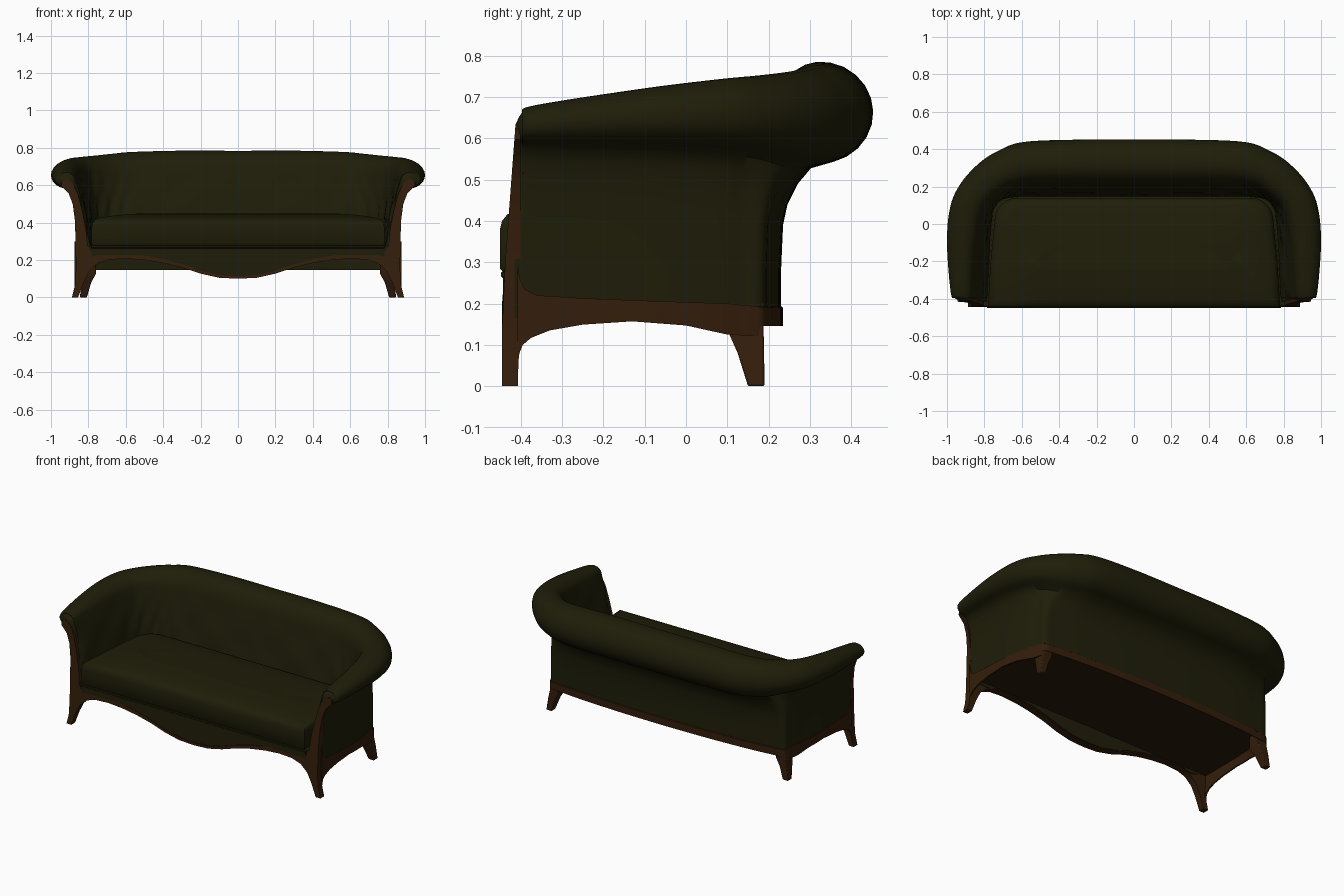
import bpy, bmesh, math
from mathutils import Vector

if "Cube" in bpy.data.objects:
    bpy.data.objects.remove(bpy.data.objects["Cube"])


def material(name, rgb):
    m = bpy.data.materials.new(name)
    m.diffuse_color = (*rgb, 1)
    m.use_nodes = True
    m.node_tree.nodes["Principled BSDF"].inputs["Base Color"].default_value = m.diffuse_color
    return m


GREEN = material("olive upholstery", (0.0135, 0.0127, 0.0028))
WOOD = material("dark brown wood", (0.034, 0.0125, 0.0035))
UNDER = material("underside brown", (0.024, 0.010, 0.004))


def finish(name, bm, mats, mirror=False, angle=40, bevel=0):
    bmesh.ops.recalc_face_normals(bm, faces=bm.faces)
    me = bpy.data.meshes.new(name)
    bm.to_mesh(me)
    bm.free()
    ob = bpy.data.objects.new(name, me)
    bpy.context.collection.objects.link(ob)
    for m in mats:
        me.materials.append(m)
    if bevel:
        b = ob.modifiers.new("soft edges", 'BEVEL')
        b.width, b.segments, b.limit_method = bevel, 2, 'ANGLE'
        b.angle_limit = math.radians(50)
    if mirror:
        mod = ob.modifiers.new("mirror", 'MIRROR')
        mod.use_clip = True
        mod.merge_threshold = 0.0005
    bpy.ops.object.select_all(action='DESELECT')
    ob.select_set(True)
    bpy.context.view_layer.objects.active = ob
    bpy.ops.object.shade_smooth_by_angle(angle=math.radians(angle))
    return ob


def loft(bm, rings, closed=False, cap_start=False, cap_end=False):
    vs = [[bm.verts.new(p) for p in r] for r in rings]
    n = len(vs[0])
    for a, b in zip(vs, vs[1:]):
        for i in range(n if closed else n - 1):
            k = (i + 1) % n
            bm.faces.new((a[i], a[k], b[k], b[i]))
    if cap_start:
        bm.faces.new(vs[0])
    if cap_end:
        bm.faces.new(vs[-1])
    return vs


def catmull(rows, steps):
    out = []
    for i in range(len(rows) - 1):
        p0, p1, p2, p3 = (rows[max(i - 1, 0)], rows[i], rows[i + 1],
                          rows[min(i + 2, len(rows) - 1)])
        for s in range(steps):
            t = s / steps
            out.append([0.5 * (2 * b + (c - a) * t + (2 * a - 5 * b + 4 * c - d) * t * t
                               + (3 * b - a - 3 * c + d) * t ** 3)
                        for a, b, c, d in zip(p0, p1, p2, p3)])
    out.append(list(rows[-1]))
    return out


def lookup(table, t):
    for (a, va), (b, vb) in zip(table, table[1:]):
        if a <= t <= b:
            return va + (vb - va) * (t - a) / (b - a)
    return table[0][1] if t < table[0][0] else table[-1][1]


# Stations from the front of the right arm to the middle of the back:
# wall x,y | roll centre x,y,z | roll radii out,up | inner x,y | outward angle
KEYS = [
    (.868, -.415, .905, -.411, .616, .022, .020, .785, -.415, 0),
    (.868, -.395, .912, -.397, .627, .045, .034, .784, -.395, 0),
    (.868, -.360, .918, -.365, .634, .062, .046, .782, -.36, 0),
    (.866, -.100, .915, -.100, .652, .085, .069, .770, -.10, 0),
    (.846, .060, .885, .080, .659, .098, .084, .757, .04, 8),
    (.828, .130, .828, .176, .658, .105, .094, .745, .09, 28),
    (.812, .186, .742, .252, .653, .112, .108, .705, .13, 45),
    (.725, .198, .670, .289, .655, .116, .114, .640, .143, 60),
    (.570, .212, .567, .318, .659, .123, .119, .550, .147, 78),
    (.300, .225, .300, .325, .662, .126, .123, .300, .147, 90),
    (.000, .230, .000, .327, .662, .126, .122, .000, .147, 90),
]
STATIONS = catmull(KEYS, 6)
WALL = [(k[1], k[0]) for k in STATIONS]


def section(k, idx):
    bx, by, cx, cy, cz, ro, rz, ix, iy, ang = k
    n = Vector((math.cos(math.radians(ang)), math.sin(math.radians(ang)), 0))
    B, C, I = Vector((bx, by, 0)), Vector((cx, cy, 0)), Vector((ix, iy, 0))
    up = Vector((0, 0, 1))
    pts = []
    # softly tufted inner face
    top = C - n * ro * .86 + up * (cz + rz * .1)
    for j in range(9):
        t = j / 9
        p = (I + up * .26).lerp(top, t)
        fade = math.sin(math.pi * t) * min(1, idx / 14)
        tuft = .007 * math.sin(idx * .9) * math.sin(t * 9)
        pts.append(p - n * fade * (.008 + tuft))
    # rolled top
    for j in range(17):
        a = math.radians(172 - j * 15.5)
        r = ro * (.87 if math.cos(a) < 0 else 1)
        pts.append(C + n * r * math.cos(a) + up * (cz + rz * math.sin(a)))
    # outer wall
    zb = cz - rz
    for t, z in ((.75, zb - .012), (.42, zb - .05), (.16, zb - .1), (.05, zb - .15)):
        pts.append(B.lerp(C, t) + up * z)
    pts += [B + up * .28, B + up * (.147 if by > .17 else .165)]
    return pts


bm = bmesh.new()
loft(bm, [section(k, i) for i, k in enumerate(STATIONS)], cap_start=True)
finish("rolled_back_and_arms", bm, [GREEN], mirror=True, angle=50)

# Recessed seat base, dark underneath
half = [(k[0] - .004, k[1] - .004) for k in STATIONS if k[1] > -.40]
outline = [(half[0][0], -.405)] + half
outline += [(-x, y) for x, y in reversed(outline[:-1])]
bm = bmesh.new()
loft(bm, [[(x, y, z) for x, y in outline] for z in (.212, .268)], True, True, True)
for f in bm.faces:
    if len(f.verts) > 4 and f.calc_center_median().z < .22:
        f.material_index = 1
finish("seat_base", bm, [GREEN, UNDER])

# Wooden rail along the bottom of the back
bm = bmesh.new()
rings = []
for k in STATIONS:
    if k[1] > .13:
        a = math.radians(k[9])
        o = Vector((math.cos(a), math.sin(a), 0))
        p = Vector((k[0], k[1], 0))
        rings.append([p + o * d + Vector((0, 0, z)) for d, z in
                      ((.001, .146), (.005, .146), (.005, .19), (.001, .193))])
loft(bm, rings, True, True)
finish("back_rail", bm, [WOOD], mirror=True)


def extrude_half(bm, front, back):
    # closed outline pulled back in depth, left open on the mirror plane
    loft(bm, [front, back], True, True, True)
    for f in [f for f in bm.faces if all(v.co.x < 1e-5 for v in f.verts)]:
        bm.faces.remove(f)


# Front frame: serpentine apron, leg and arm facing in one outline
LOWER = [(0, .1), (.1, .105), (.2, .127), (.3, .16), (.4, .184), (.5, .2), (.6, .207),
         (.69, .202), (.75, .182), (.795, .14), (.825, .08), (.855, 0)]
OUTER = [(.888, 0), (.873, .06), (.867, .14), (.868, .3), (.873, .42), (.884, .5),
         (.905, .555), (.93, .582), (.945, .597), (.945, .622), (.925, .634)]
INNER = [(.905, .63), (.88, .605), (.855, .55), (.832, .46), (.812, .36), (.803, .27),
         (.785, .24), (.7, .236), (.6, .234), (.5, .224), (.4, .205), (.3, .178),
         (.2, .143), (.1, .12), (0, .114)]


def lean(z):
    return -.445 + .03 * max(0, (z - .2) / .4)


frame = LOWER + OUTER + INNER
bm = bmesh.new()
extrude_half(bm, [(x, lean(z), z) for x, z in frame],
             [(x, -.407 + .007 * min(1, z / .25), z) for x, z in frame])
finish("front_frame_and_legs", bm, [WOOD], mirror=True)

# Upholstered front panel above the apron
panel = [(x, z + .006) for x, z in LOWER[:9]] + [(.81, .2), (.81, .275), (0, .275)]
bm = bmesh.new()
extrude_half(bm, [(x, -.438, z) for x, z in panel], [(x, -.398, z) for x, z in panel])
finish("front_panel", bm, [GREEN], mirror=True)

# Arched side rails following the side walls
ARCH = [(-.408, .04), (-.403, .08), (-.395, .1), (-.375, .117), (-.33, .135), (-.25, .149),
        (-.13, .157), (0, .147), (.1, .125), (.184, .12)]
RAIL_TOP = [(-.408, .3), (-.402, .26), (-.39, .235), (-.36, .22), (-.25, .213),
            (-.1, .207), (.1, .2), (.184, .192)]
ys = sorted({y for y, _ in ARCH + RAIL_TOP} | {-.4 + i * .03 for i in range(20)})
bm = bmesh.new()
rings = []
for y in ys:
    x, lo, hi = lookup(WALL, y), lookup(ARCH, y), lookup(RAIL_TOP, y)
    rings.append([(x - .004, y, lo), (x + .005, y, lo), (x + .005, y, hi), (x - .004, y, hi)])
loft(bm, rings, True, True, True)
finish("side_rail", bm, [WOOD], mirror=True)

# Tapered back legs
bm = bmesh.new()
levels = [(.808, .846, .15, .19, 0), (.785, .834, .125, .189, .08),
          (.760, .824, .105, .188, .125), (.760, .816, .105, .187, .205)]
loft(bm, [[(a, c, z), (b, c, z), (b, d, z), (a, d, z)] for a, b, c, d, z in levels],
     True, True, True)
finish("back_leg", bm, [WOOD], mirror=True, bevel=.005)


# Seat deck and cushion, tapering to rounded back corners
def seat_ring(inset, z, front):
    w, back, r = .782 - inset, .140 - inset, .12
    wb = w - .037
    pts = [(w, front + inset), (w - .015, -.2), (wb, back - r)]
    for j in range(1, 7):
        a = math.radians(j * 15)
        pts.append((wb - r + r * math.cos(a), back - r + r * math.sin(a)))
    pts += [(.35, back), (0, back)]
    pts += [(-x, y) for x, y in reversed(pts[:-1])]
    pts += [(x, front + inset) for x in (-.5, -.2, .2, .5)]
    return [(x, y, z) for x, y in pts]


bm = bmesh.new()
loft(bm, [seat_ring(i, z, -.443) for i, z in
          ((0, .22), (0, .262), (-.005, .266), (-.005, .274), (0, .278))], True, True, True)
finish("seat_deck", bm, [GREEN])
bm = bmesh.new()
loft(bm, [seat_ring(i, z, -.45) for i, z in
          ((.008, .275), (0, .285), (0, .38), (.005, .40), (.018, .416), (.05, .427),
           (.12, .438), (.2, .446), (.26, .448))], True, True, True)
finish("seat_cushion", bm, [GREEN], angle=60)
